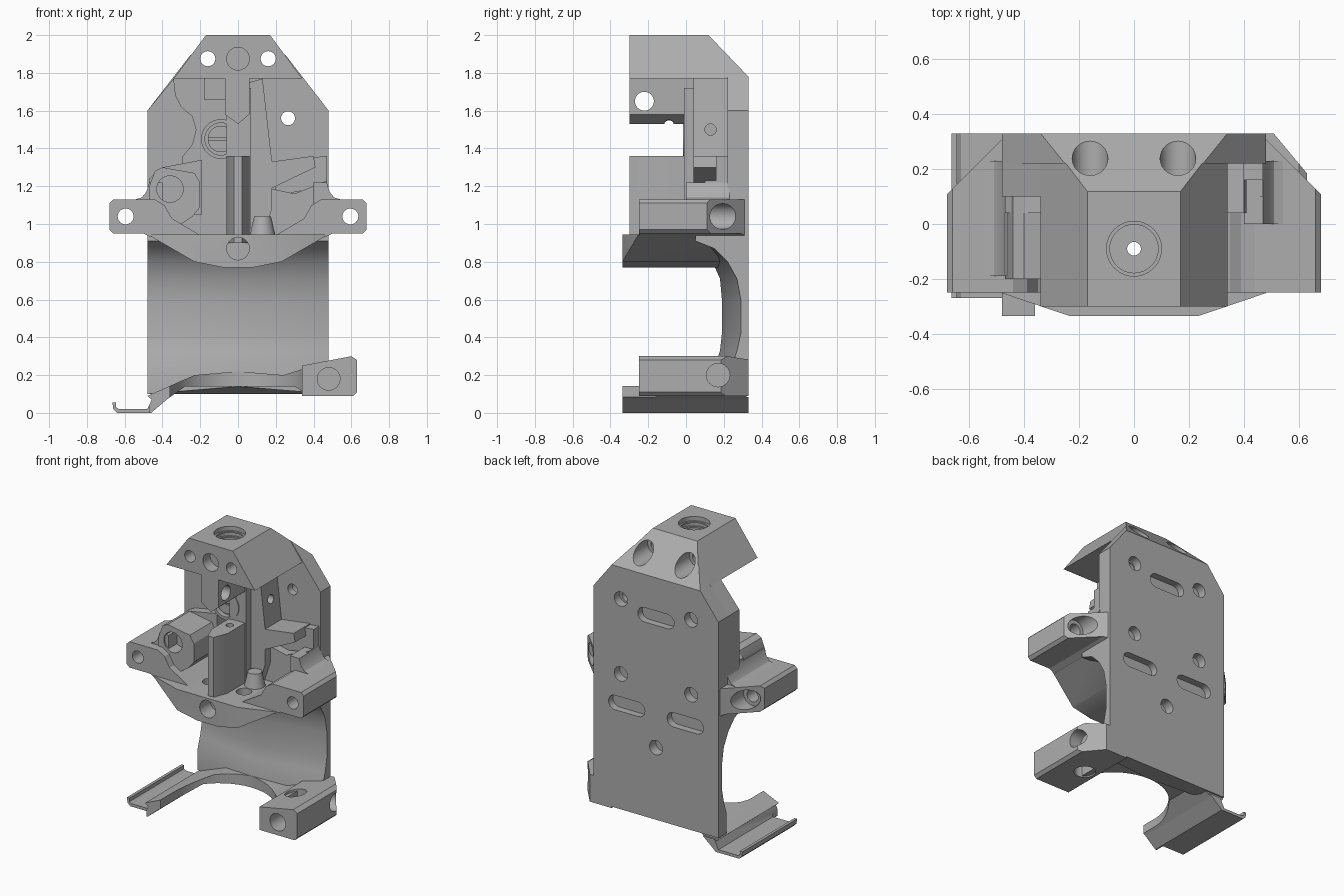
import bpy, bmesh, math
from mathutils import Vector

cube = bpy.data.objects.get("Cube")
if cube:
    bpy.data.objects.remove(cube, do_unlink=True)

grey = bpy.data.materials.new("plain grey")
grey.use_nodes = True
colour = (0.42, 0.42, 0.42, 1)
grey.diffuse_color = colour
grey.node_tree.nodes["Principled BSDF"].inputs["Base Color"].default_value = colour


def place(p, axis, t):
    u, v = p
    return {"x": (t, u, v), "y": (u, t, v), "z": (u, v, t)}[axis]


def loft(name, rings):
    """Closed solid through matching rings of points."""
    bm = bmesh.new()
    loops = [[bm.verts.new(p) for p in ring] for ring in rings]
    for a, b in zip(loops, loops[1:]):
        for i in range(len(a)):
            j = (i + 1) % len(a)
            bm.faces.new((a[i], a[j], b[j], b[i]))
    bm.faces.new(loops[0])
    bm.faces.new(loops[-1])
    bmesh.ops.recalc_face_normals(bm, faces=bm.faces[:])
    mesh = bpy.data.meshes.new(name)
    bm.to_mesh(mesh)
    bm.free()
    obj = bpy.data.objects.new(name, mesh)
    bpy.context.collection.objects.link(obj)
    mesh.materials.append(grey)
    return obj


def prism(name, pts, axis, a, b):
    return loft(name, [[place(p, axis, t) for p in pts] for t in (a, b)])


def rect(u0, u1, v0, v1):
    return [(u0, v0), (u1, v0), (u1, v1), (u0, v1)]


def circle(u, v, r, n=32):
    return [(u + r * math.cos(math.tau * i / n), v + r * math.sin(math.tau * i / n)) for i in range(n)]


def slot(u, v, w, h):
    """Rounded slot outline."""
    r = h / 2
    right = [(u + w / 2 - r + r * math.sin(a), v - r * math.cos(a)) for a in [math.pi * i / 8 for i in range(9)]]
    return right + [(2 * u - p, 2 * v - q) for p, q in right]


def cut(obj, pts, axis, a, b):
    tool = prism("cutter", pts, axis, a, b)
    tool.hide_render = True
    mod = obj.modifiers.new("cut", "BOOLEAN")
    mod.operation, mod.solver, mod.object = "DIFFERENCE", "EXACT", tool
    graph = bpy.context.evaluated_depsgraph_get()
    mesh = bpy.data.meshes.new_from_object(obj.evaluated_get(graph))
    obj.modifiers.clear()
    obj.data = mesh
    bpy.data.objects.remove(tool, do_unlink=True)


def flip(pts, s):
    return [(s * u, v) for u, v in pts]


def both(half):
    """Outline closed by its mirror image across x = 0."""
    return half + [(-u, v) for u, v in reversed(half)]


BACK = 0.33
top_slope = [(0.1, 2.02), (0.34, 1.77), (0.4, 2.02)]

# Back plate with mounting holes and shallow slots
plate = prism("back_plate", both([(0.48, 0.9), (0.48, 1.6), (0.17, 2.0)]), "y", 0.22, BACK)
cut(plate, top_slope, "x", -1, 1)

# Lower shroud: hollowed wall with a centre ridge
side = [(BACK, 0.1), (BACK, 0.94), (0.05, 0.94), (0.05, 0.91), (0.15, 0.87), (0.22, 0.8),
        (0.27, 0.71), (0.29, 0.6), (0.29, 0.42), (0.27, 0.33), (0.24, 0.24), (0.24, 0.1)]
middle = [(BACK, 0.1), (BACK, 0.94), (0.05, 0.94), (0.05, 0.91), (0.1, 0.87), (0.14, 0.8),
          (0.18, 0.71), (0.19, 0.6), (0.19, 0.42), (0.18, 0.33), (0.15, 0.24), (0.15, 0.14)]
shroud = loft("lower_shroud", [[place(p, "x", x) for p in ring]
                               for x, ring in ((-0.48, side), (0, middle), (0.48, side))])
for x, z in ((0.27, 1.56), (-0.27, 1.56), (0.27, 1.04), (-0.27, 1.04)):
    cut(plate, circle(x, z, 0.05), "y", 0.27, 0.4)
cut(plate, circle(0.265, 1.56, 0.037), "y", 0, 0.4)
cut(plate, slot(0, 1.5, 0.28, 0.1), "y", 0.28, 0.4)
for x in (-0.225, 0.225):
    cut(shroud, slot(x, 0.83, 0.28, 0.1), "y", 0.28, 0.4)
cut(shroud, circle(0, 0.6, 0.05), "y", 0.26, 0.4)

# Top cap with filament entry and cross bolts
cap = prism("top_cap", both([(0.34, 1.77), (0.17, 2.0)]), "y", -0.3, BACK)
cut(cap, top_slope, "x", -1, 1)
cut(cap, circle(0, -0.09, 0.1), "z", 1.86, 2.1)
cut(cap, circle(0, -0.09, 0.025), "z", 1.7, 1.9)
cut(cap, circle(0, 1.875, 0.06), "y", -0.4, -0.22)
for x in (-0.16, 0.16):
    for part in (cap, plate):
        cut(part, circle(x, 1.875, 0.04), "y", -0.4, 0.4)
        cut(part, circle(x, 1.875, 0.065), "y", 0.1, 0.5)
for i in range(3):
    ring = prism("entry_thread", circle(0, -0.09, 0.102), "z", 1.89 + i * 0.035, 1.9 + i * 0.035)
    cut(ring, circle(0, -0.09, 0.088), "z", 1.8, 2.1)

# Hanging guide block under the cap
guide = prism("upper_guide", [(-0.07, 1.78), (-0.07, 1.58), (0, 1.53), (0.06, 1.58), (0.06, 1.78)], "y", -0.3, 0.04)
cut(guide, circle(-0.22, 1.65, 0.05), "x", -0.2, 0.2)
cut(guide, circle(0, -0.09, 0.025), "z", 1.4, 1.9)
prism("guide_web", rect(-0.18, 0.06, 1.66, 1.78), "y", -0.02, 0.23)

# Central post
post = prism("central_post", both([(0.06, 0.04), (0.06, -0.2), (0.022, -0.3)]), "z", 0.9, 1.36)
cut(post, circle(0, -0.09, 0.025), "z", 0.8, 1.5)
prism("post_spine", rect(-0.06, 0.07, 0.93, 1.72), "y", -0.01, 0.23)

# Gear seat beside the path
seat = prism("gear_seat", circle(-0.09, 1.45, 0.105), "y", -0.015, 0.23)
cut(seat, circle(-0.09, 1.45, 0.085), "y", -0.1, 0.02)
bar = prism("gear_pin", circle(-0.09, 1.45, 0.07), "y", 0.0, 0.1)
cut(bar, rect(-0.2, 0.1, 1.445, 1.455), "y", -0.1, 0.01)

# Left curved panel
panel = [(-0.48, 1.1), (-0.48, 1.6), (-0.34, 1.77), (-0.33, 1.68), (-0.3, 1.62), (-0.24, 1.57),
         (-0.22, 1.5), (-0.24, 1.42), (-0.29, 1.36), (-0.3, 1.1)]
prism("left_panel", panel, "y", 0.1, 0.23)
prism("left_lower_panel", [(-0.47, 1.05), (-0.47, 1.24), (-0.4, 1.3), (-0.19, 1.34), (-0.19, 1.05)], "y", 0.04, 0.23)

# Right lever and its step
lever = prism("right_lever", [(0.06, 0.93), (0.06, 1.75), (0.13, 1.77), (0.18, 1.33), (0.4, 1.36), (0.41, 1.3),
                              (0.18, 1.19), (0.18, 1.08), (0.13, 0.93)], "y", 0.04, 0.23)
cut(lever, circle(0.13, 1.5, 0.03), "x", 0.08, 0.3)
prism("right_step", [(0.12, 0.93), (0.12, 1.2), (0.3, 1.16), (0.47, 1.23), (0.47, 0.93)], "y", 0.1, 0.25)
prism("upper_step", [(0.18, 1.33), (0.47, 1.36), (0.47, 1.2), (0.2, 1.15)], "y", 0.16, 0.23)

# Middle deck with pointed front and angled underside
deck = prism("middle_deck", both([(0.48, 0.945), (0.23, 0.8), (0.08, 0.77)]), "y", -0.335, 0.22)
for s in (-1, 1):
    cut(deck, flip([(0.22, -0.34), (0.5, -0.245), (0.5, -0.4), (0.22, -0.4)], s), "z", 0.5, 1.2)
cut(deck, circle(0, 0.87, 0.06), "y", -0.5, -0.22)
cut(deck, circle(0, -0.09, 0.025), "z", 0.5, 1.2)
for x, y in ((-0.13, -0.12), (0.13, -0.12)):
    cut(deck, circle(x, y, 0.05), "z", 0.87, 1.2)
socket = [[place(p, "z", z) for p in circle(0.13, 0.0, r)] for z, r in ((0.93, 0.07), (1.04, 0.045))]
loft("deck_cone", socket)

# Mounting wings, mirrored
wing_shape = [(0.2, 0.94), (0.35, 1.03), (0.39, 1.1), (0.44, 1.13), (0.66, 1.13), (0.68, 1.11),
              (0.68, 0.97), (0.66, 0.95), (0.5, 0.95), (0.46, 0.93)]
flare = [(0.4, 1.1), (0.4, 1.22), (0.47, 1.22), (0.485, 1.17), (0.51, 1.14), (0.56, 1.125), (0.56, 1.1)]
for s, label in ((1, "left"), (-1, "right")):
    wing = prism(label + "_wing", flip(wing_shape, s), "y", -0.25, 0.31)
    cut(wing, flip([(0.47, 0.32), (0.7, 0.09), (0.7, 0.5), (0.47, 0.5)], s), "z", 0.5, 1.5)
    cut(wing, circle(s * 0.595, 1.04, 0.042), "y", -0.5, 0.5)
    cut(wing, circle(s * 0.595, 1.04, 0.068), "y", 0.12, 0.5)
    prism(label + "_wing_flare", flip(flare, s), "y", 0.0 if s > 0 else -0.19, 0.23)

# Boss block carrying a bolt on one side
boss = prism("bolt_block", [(-0.47, 1.05), (-0.47, 1.2), (-0.44, 1.28), (-0.4, 1.3), (-0.23, 1.27), (-0.2, 1.22),
                            (-0.2, 1.09), (-0.24, 1.04), (-0.3, 1.0), (-0.4, 1.0)], "y", -0.2, 0.2)
cut(boss, circle(-0.36, 1.185, 0.07), "y", -0.4, -0.1)

# Bottom floor with round opening
floor = prism("bottom_floor", [(-0.48, 0.09), (-0.42, 0.04), (-0.28, 0.14), (0.3, 0.14), (0.36, 0.1), (0.4, 0.1),
                               (0.4, 0.25), (0.24, 0.2), (0, 0.22), (-0.23, 0.2)], "y", -0.335, 0.32)
cut(floor, circle(0, -0.21, 0.36, 48), "z", 0, 0.5)
cut(floor, rect(-0.36, 0.6, -0.5, -0.21), "z", 0, 0.5)

# Thin side tray with a curled lip
tray = prism("side_tray", [(-0.665, 0.055), (-0.66, 0.02), (-0.64, 0.0), (-0.46, 0.0), (-0.36, 0.085), (-0.45, 0.085),
                           (-0.48, 0.02), (-0.63, 0.02), (-0.645, 0.03), (-0.645, 0.055)], "y", -0.335, BACK)
cut(tray, rect(-0.7, -0.47, -0.4, -0.27), "z", -0.1, 0.3)

# Corner clamp block
clamp = prism("clamp_block", [(0.34, 0.09), (0.61, 0.09), (0.63, 0.11), (0.63, 0.28), (0.6, 0.3), (0.34, 0.25)],
              "y", -0.25, BACK)
cut(clamp, [(0.5, 0.34), (0.65, 0.16), (0.65, 0.4), (0.5, 0.4)], "z", 0, 0.5)
cut(clamp, circle(0.48, 0.18, 0.06), "y", -0.5, -0.1)
cut(clamp, circle(0.17, 0.2, 0.062), "x", 0.54, 0.8)
cut(clamp, circle(0.43, 0.02, 0.07), "z", 0, 0.5)

# Smooth the round parts, keep edges crisp
bpy.ops.object.select_all(action="DESELECT")
for obj in bpy.context.collection.objects:
    if obj.type == "MESH" and grey.name in obj.data.materials:
        obj.select_set(True)
        bpy.context.view_layer.objects.active = obj
bpy.ops.object.shade_smooth_by_angle(angle=math.radians(25))
